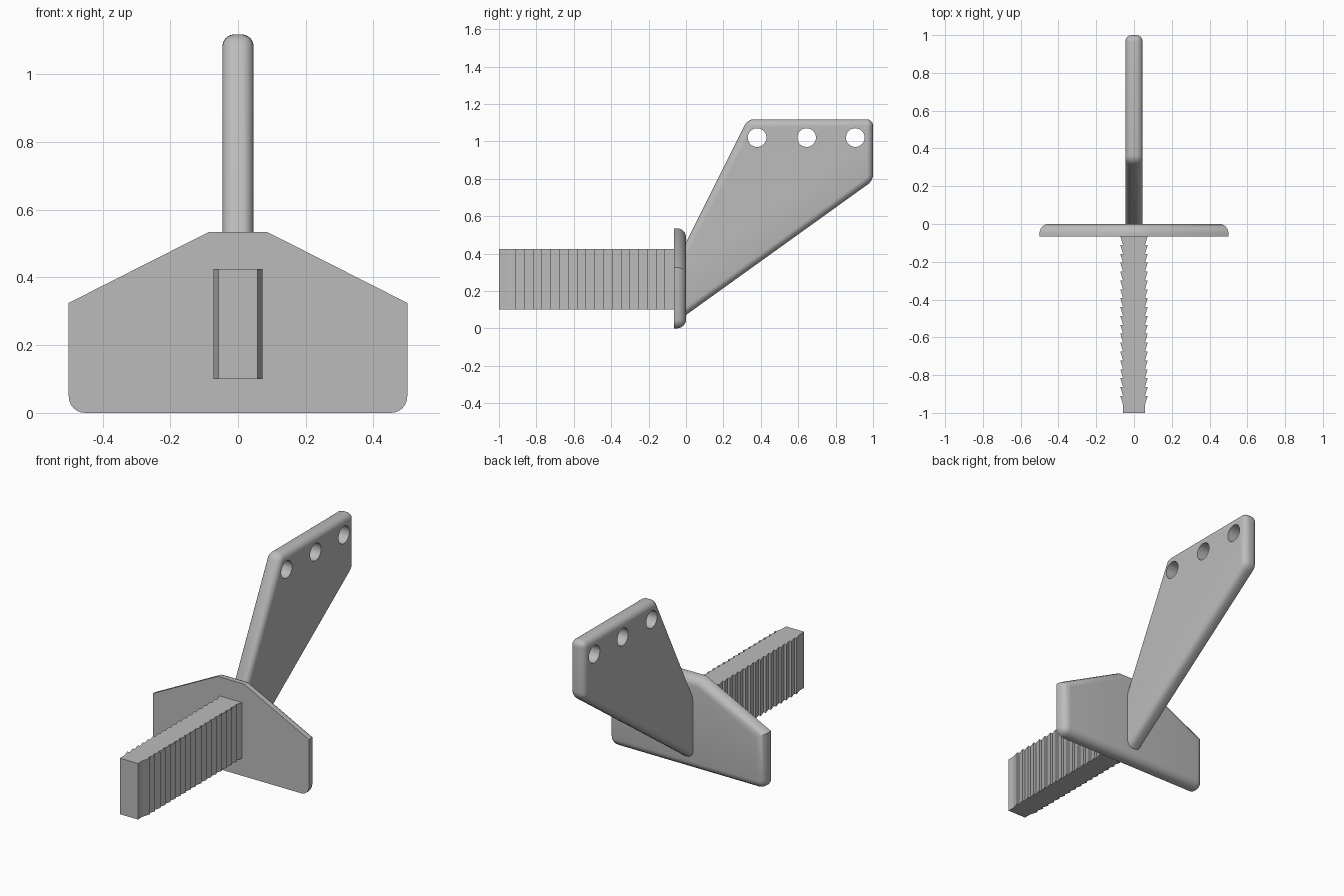
import bpy, bmesh, math
from mathutils import Matrix, Vector

default = bpy.data.objects.get("Cube")
if default:
    bpy.data.objects.remove(default, do_unlink=True)

# Single grey material
grey = bpy.data.materials.new("grey")
grey.use_nodes = True
colour = (0.5, 0.5, 0.5, 1)
grey.diffuse_color = colour
grey.node_tree.nodes["Principled BSDF"].inputs["Base Color"].default_value = colour


def prism(outline, offset):
    """Extrude a closed loop of points along offset."""
    bm = bmesh.new()
    base = bm.faces.new([bm.verts.new(p) for p in outline])
    ext = bmesh.ops.extrude_face_region(bm, geom=[base], use_keep_orig=True)
    moved = [v for v in ext["geom"] if isinstance(v, bmesh.types.BMVert)]
    bmesh.ops.translate(bm, verts=moved, vec=Vector(offset))
    bmesh.ops.recalc_face_normals(bm, faces=bm.faces)
    return bm


def round_edges(bm, radius, rule):
    edges = [e for e in bm.edges if rule(*[v.co for v in e.verts])]
    bmesh.ops.bevel(bm, geom=edges, offset=radius, offset_type='OFFSET',
                    segments=6, profile=0.5, affect='EDGES', clamp_overlap=True)


def finish(bm, name, smooth=True):
    bmesh.ops.recalc_face_normals(bm, faces=bm.faces)
    mesh = bpy.data.meshes.new(name)
    bm.to_mesh(mesh)
    bm.free()
    mesh.materials.append(grey)
    obj = bpy.data.objects.new(name, mesh)
    bpy.context.collection.objects.link(obj)
    if smooth:
        activate(obj)
        bpy.ops.object.shade_smooth_by_angle(angle=math.radians(30))
    return obj


def activate(obj):
    bpy.ops.object.select_all(action='DESELECT')
    obj.select_set(True)
    bpy.context.view_layer.objects.active = obj


# Cross plate: rounded back rim and rounded lower corners
FRONT = -0.065
half = [(0.5, 0), (0.5, 0.325), (0.085, 0.535)]
loop = half + [(-x, z) for x, z in reversed(half)]
bm = prism([(x, FRONT, z) for x, z in loop], (0, -FRONT, 0))
round_edges(bm, 0.048, lambda a, b: (a.y > -0.01 and b.y > -0.01)
            or (a.z < 0.01 and b.z < 0.01 and abs(a.x - b.x) < 0.01))
finish(bm, "cross_plate")

# Barbed bar: saw-tooth sides, slopes facing the front
CORE, TIP, TEETH, PITCH = 0.058, 0.0725, 19, 0.047
side = [(CORE, -1)]
for i in range(TEETH):
    y = -0.91 + i * PITCH
    side += [(CORE, y - PITCH), (TIP, y)]
side.append((CORE, FRONT + 0.02))
loop = side + [(-x, y) for x, y in reversed(side)]
# Each tooth steps back squarely to the core at its tip
bm = prism([(x, y, 0.10) for x, y in loop], (0, 0, 0.325))
finish(bm, "barbed_bar", smooth=False)

# Fin: slanted blade rooted inside the plate
T = 0.046
profile = [(-0.03, 0.40), (0.33, 1.118), (1, 1.118), (1, 0.79), (-0.03, 0.05)]
bm = prism([(-T, y, z) for y, z in profile], (2 * T, 0, 0))
round_edges(bm, 0.035, lambda a, b: a.y > 0 or b.y > 0)
fin = finish(bm, "fin")

# Three holes along the fin's top edge
bm = bmesh.new()
for y in (0.38, 0.645, 0.905):
    place = Matrix.Translation((0, y, 1.02)) @ Matrix.Rotation(math.pi / 2, 4, 'Y')
    bmesh.ops.create_cone(bm, cap_ends=True, segments=32, radius1=0.05,
                          radius2=0.05, depth=0.4, matrix=place)
cutter = finish(bm, "hole_cutter", smooth=False)
cutter.hide_render = True
cut = fin.modifiers.new("holes", 'BOOLEAN')
cut.operation = 'DIFFERENCE'
cut.solver = 'EXACT'
cut.object = cutter
activate(fin)
bpy.ops.object.modifier_apply(modifier=cut.name)
bpy.data.objects.remove(cutter, do_unlink=True)
bpy.ops.object.shade_smooth_by_angle(angle=math.radians(30))
